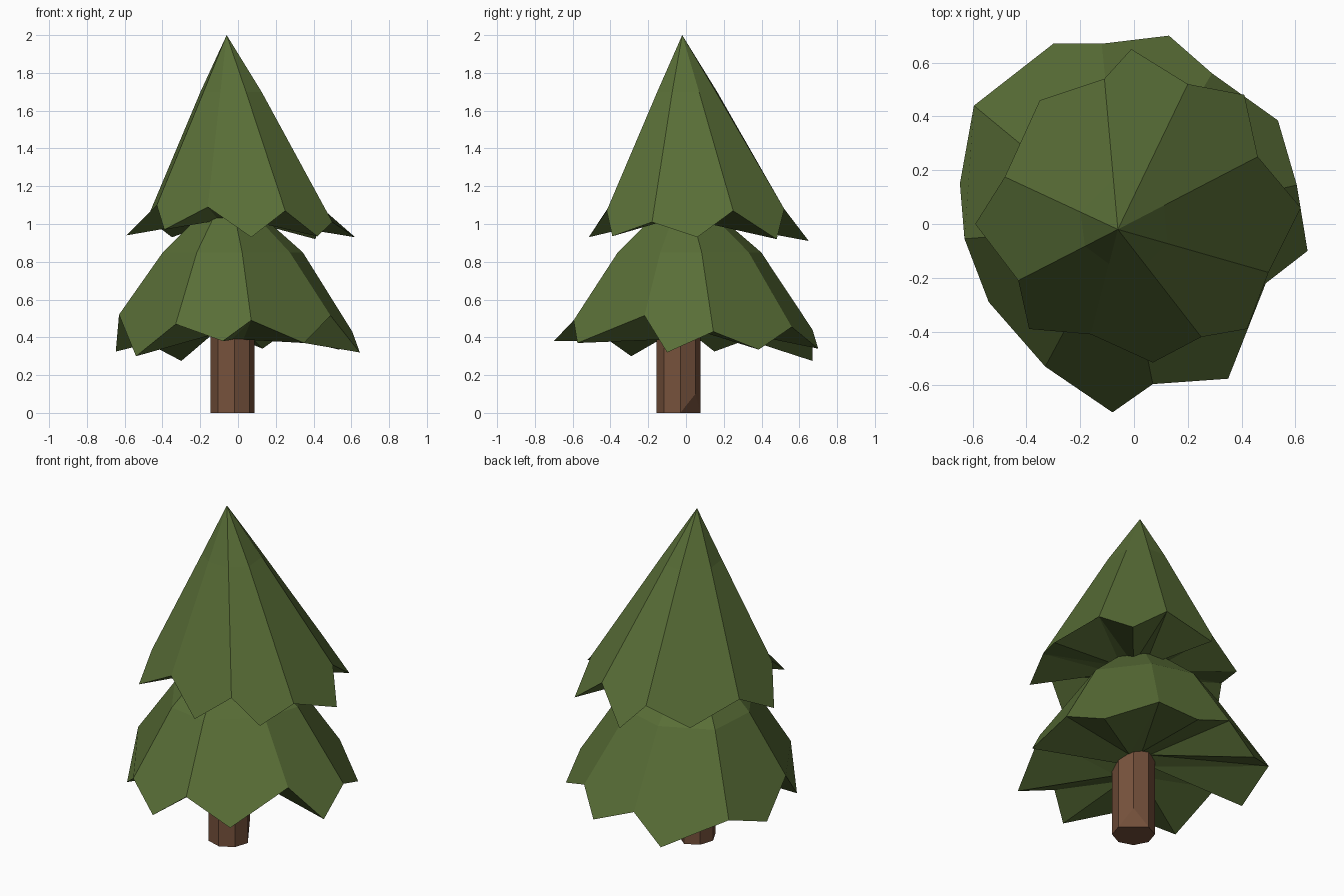
import bpy, bmesh, math

if "Cube" in bpy.data.objects:
    bpy.data.objects.remove(bpy.data.objects["Cube"])


def material(name, rgb):
    m = bpy.data.materials.new(name)
    m.diffuse_color = (*rgb, 1)
    m.use_nodes = True
    m.node_tree.nodes["Principled BSDF"].inputs["Base Color"].default_value = m.diffuse_color
    return m


def make_object(name, bm, mat):
    mesh = bpy.data.meshes.new(name)
    bm.to_mesh(mesh)
    bm.free()
    mesh.materials.append(mat)
    ob = bpy.data.objects.new(name, mesh)
    bpy.context.collection.objects.link(ob)
    return ob


green = material("needle green", (0.10, 0.157, 0.038))
brown = material("bark brown", (0.18, 0.083, 0.045))


def foliage(name, rim, apex, shrink, ring_z, under_z, tilt):
    """Jagged skirt: rim alternates low tip, high notch; ring sits above the notches."""
    bm = bmesh.new()
    top = bm.verts.new(apex)
    edge = [bm.verts.new(p) for p in rim]
    tips, notches = edge[0::2], edge[1::2]
    ring = [bm.verts.new((apex[0] + (p[0] - apex[0]) * shrink,
                          apex[1] + (p[1] - apex[1]) * shrink, ring_z))
            for p in rim[1::2]]
    # small inner ring of the underside, slightly tilted up to the back
    inner = []
    for x, y, z in rim[0::2]:
        d = 0.1 / math.hypot(x + 0.03, y + 0.04)
        dx, dy = (x + 0.03) * d, (y + 0.04) * d
        inner.append(bm.verts.new((dx - 0.03, dy - 0.04, under_z + tilt * (dy - 0.2 * dx))))
    n = len(tips)
    for i in range(n):
        j = (i + 1) % n
        # sloping branch panel with pointed end, then the cap above it
        bm.faces.new((ring[j], notches[j], tips[j], notches[i], ring[i]))
        bm.faces.new((top, ring[j], ring[i]))
        # underside folds
        bm.faces.new((tips[i], notches[i], inner[i]))
        bm.faces.new((notches[i], tips[j], inner[j]))
        bm.faces.new((notches[i], inner[j], inner[i]))
    bm.faces.new(inner)
    return make_object(name, bm, green)


# upper branches
foliage("upper_foliage", [
    (-0.01, 0.65, 0.91), (0.20, 0.52, 1.08), (0.41, 0.48, 0.92), (0.46, 0.25, 1.07),
    (0.62, 0.06, 0.93), (0.50, -0.18, 1.01), (0.42, -0.39, 0.935), (0.25, -0.42, 1.07),
    (0.07, -0.515, 0.93), (-0.16, -0.41, 1.09), (-0.39, -0.39, 0.97), (-0.43, -0.21, 1.10),
    (-0.59, 0.0, 0.94), (-0.48, 0.175, 1.03), (-0.35, 0.46, 0.93), (-0.11, 0.54, 1.03)],
    (-0.06, -0.02, 2.0), 0.33, 1.70, 1.02, 0)

# lower branches
foliage("lower_foliage", [
    (0.13, 0.70, 0.34), (0.29, 0.56, 0.455), (0.535, 0.385, 0.335), (0.605, 0.145, 0.43),
    (0.645, -0.10, 0.32), (0.49, -0.22, 0.515), (0.35, -0.575, 0.37), (0.07, -0.595, 0.49),
    (-0.08, -0.70, 0.38), (-0.33, -0.53, 0.47), (-0.54, -0.29, 0.30), (-0.63, -0.055, 0.52),
    (-0.647, 0.15, 0.325), (-0.595, 0.44, 0.43), (-0.30, 0.67, 0.275), (-0.12, 0.67, 0.44)],
    (-0.05, -0.01, 1.2), 0.6, 0.85, 0.43, 0.45)

# trunk: eight sides, one bottom corner chipped upward
bm = bmesh.new()
angles = [math.radians(5 + 45 * k) for k in range(8)]
rings = [[bm.verts.new((-0.03 + 0.117 * math.cos(a), -0.04 + 0.117 * math.sin(a), z))
          for a in angles] for z in (0, 0.5)]
low, high = rings
low[1].co.z = 0.1
for i in range(8):
    j = (i + 1) % 8
    bm.faces.new((low[i], low[j], high[j], high[i]))
bm.faces.new(high)
bm.faces.new(low[2::-1])
bm.faces.new(low[:1:-1] + [low[0]])
make_object("trunk", bm, brown)
